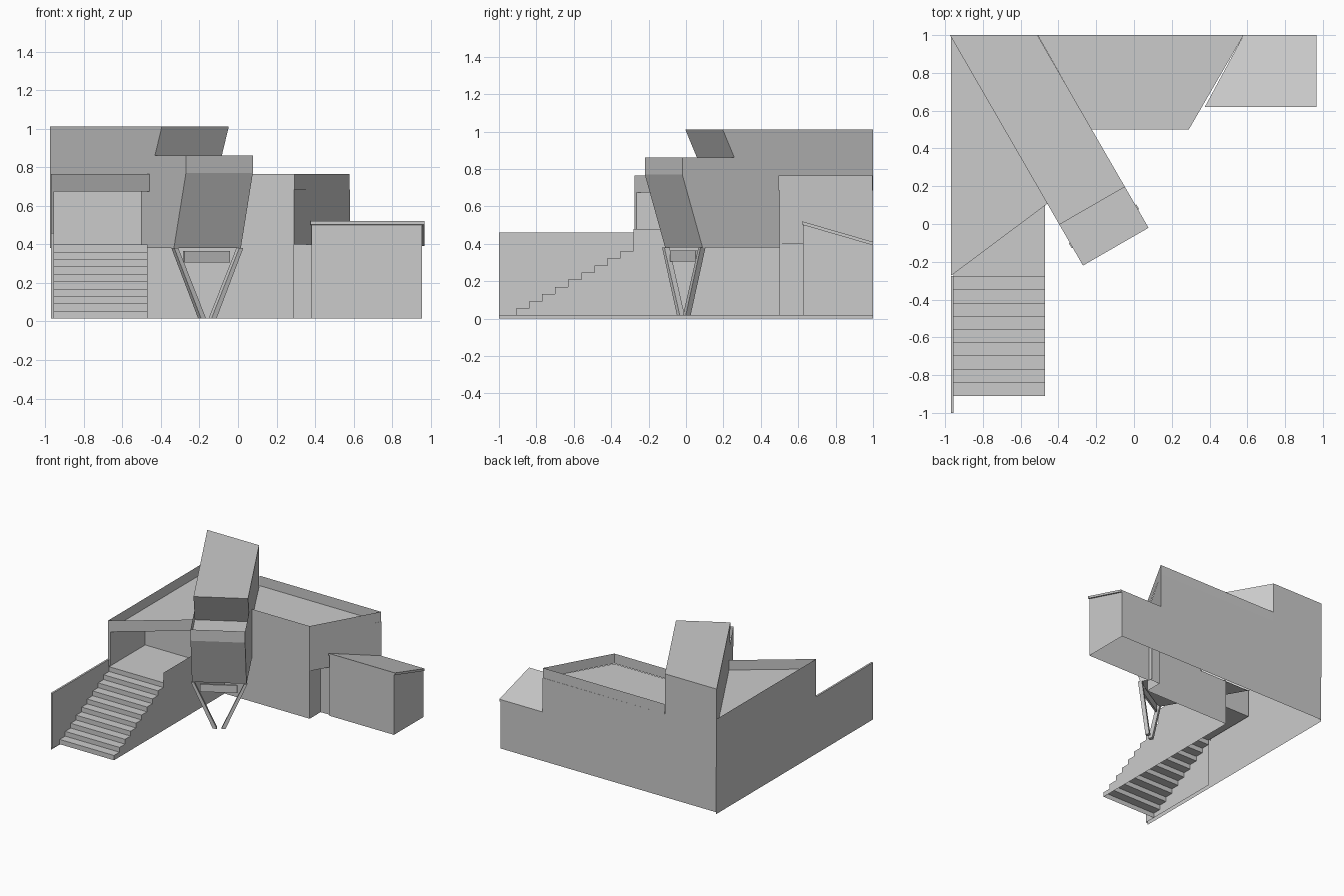
import bpy, bmesh
from mathutils import Vector

if "Cube" in bpy.data.objects:
    bpy.data.objects.remove(bpy.data.objects["Cube"])


def sheet(name, polys):
    """Object made of flat polygons."""
    bm = bmesh.new()
    for p in polys:
        bm.faces.new([bm.verts.new(v) for v in p])
    bmesh.ops.remove_doubles(bm, verts=bm.verts, dist=0.0005)
    bmesh.ops.recalc_face_normals(bm, faces=bm.faces)
    me = bpy.data.meshes.new(name)
    bm.to_mesh(me)
    bm.free()
    ob = bpy.data.objects.new(name, me)
    bpy.context.collection.objects.link(ob)
    return ob


def walls(pts, z0, z1):
    """Vertical quads along an open plan path."""
    return [[(*a, z0), (*b, z0), (*b, z1), (*a, z1)] for a, b in zip(pts, pts[1:])]


def flat(pts, z):
    return [[(x, y, z) for x, y in pts]]


def prism(a, b):
    """Closed solid between two matching polygons."""
    n = len(a)
    return [a, b[::-1]] + [[a[i], a[(i + 1) % n], b[(i + 1) % n], b[i]] for i in range(n)]


BASE, FLOOR, TOP, SOFFIT = 0.015, 0.685, 0.765, 0.38

# Diagonal bar frame: u runs forward along the bar, s runs across it (0 left, 1 right)
D = Vector((0.5, -0.866))
FL, FR = Vector((-0.27, -0.22)), Vector((0.077, -0.02))


def P(s, u, z):
    q = FL.lerp(FR, s) + D * u
    return (q.x, q.y, z)


UB = (-1.409, -1.178)          # where each side meets the back wall
side = [(-0.125, SOFFIT), (0, 0.77), (-0.365, 0.77), (-0.25, 1.01)]
L, R = [[P(s, UB[s], SOFFIT)] + [P(s, u, z) for u, z in side] + [P(s, UB[s], 1.01)]
        for s in (0, 1)]
bar = [L, R] + [[L[i], L[i + 1], R[i + 1], R[i]] for i in range(1, 5)]
bar.append([L[5], R[5], R[0], L[0]])
bar.append([P(0, -0.83, SOFFIT), L[1], R[1], P(1, -0.6, SOFFIT)])
sheet("diagonal_bar", bar)

# Balcony parapet round the front of the bar
par = [[P(s, -0.365, 0.77), P(s, 0, 0.77), P(s, 0, 0.86), P(s, -0.322, 0.86)] for s in (0, 1)]
par.append([P(0, 0, 0.77), P(1, 0, 0.77), P(1, 0, 0.86), P(0, 0, 0.86)])
sheet("balcony_parapet", par)

# V-shaped legs under the bar front, with a short beam between
for name, m in (("left_leg", 1), ("right_leg", -1)):
    prof = [(-0.015, SOFFIT), (0.045, SOFFIT), (0.46, BASE), (0.385, BASE)]
    prof = [(s if m == 1 else 1 - s, z) for s, z in prof]
    sheet(name, prism([P(s, -0.11, z) for s, z in prof], [P(s, -0.14, z) for s, z in prof]))
rect = [(0.15, 0.305), (0.83, 0.305), (0.83, 0.365), (0.15, 0.365)]
sheet("leg_beam", prism([P(s, -0.12, z) for s, z in rect], [P(s, -0.135, z) for s, z in rect]))

# Right wing: front wall, slanted side above a recessed corner, terrace floor and parapet
A, B, C, E = (-0.225, 0.5), (0.29, 0.5), (0.58, 1.0), (-0.51, 1.0)
sheet("right_wing_walls", walls([A, B], SOFFIT, FLOOR) + walls([(-0.47, 0.5), B], BASE, SOFFIT)
      + walls([B, C], 0.4, FLOOR) + walls([B], 0, 0)
      + walls([B, (0.29, 0.64), (0.38, 0.64)], BASE, 0.4)
      + flat([B, (0.29, 0.64), (0.371, 0.64)], 0.4))
sheet("right_terrace", flat([A, B, C, E], FLOOR))
sheet("right_parapet", walls([(-0.222, 0.495), (0.293, 0.495), (0.578, 0.998), E], FLOOR, TOP))

# Back wall, running behind everything
sheet("back_wall", [[(-0.97, 1, BASE), (0.955, 1, BASE), (0.955, 1, 0.4), (0.58, 1, 0.4),
                     (0.58, 1, FLOOR), (-0.97, 1, FLOOR)]])

# Left wing: outer wall with stair guard, terrace and parapet
X0, XI, XS = -0.97, -0.955, -0.47
sheet("left_wall", [[(X0, 1, 0), (X0, -1, 0), (X0, -1, 0.46), (X0, -0.275, 0.46),
                     (X0, -0.275, FLOOR), (X0, 1, FLOOR)]])
sheet("stair_guard", walls([(X0, -1), (XI, -1), (XI, -0.28)], BASE, 0.46)
      + flat([(X0, -1), (XI, -1), (XI, -0.275), (X0, -0.275)], 0.46)
      + walls([(X0, -0.275), (XI, -0.265), (XI, 0.18)], 0.4, FLOOR))
F, G = (-0.97, -0.275), (-0.455, 0.11)
sheet("left_terrace", flat([(X0, 1), F, G], FLOOR))
sheet("left_parapet", walls([(X0, 1), F, G], FLOOR - 0.01, TOP))

# Staircase, landing and entrance recess
N, Y0, RUN, RISE = 10, -0.91, 0.07, 0.0385
prof = [(Y0, BASE)]
for i in range(N):
    y, z = Y0 + i * RUN, BASE + (i + 1) * RISE
    prof += [(y, z), (Y0 + (i + 1) * RUN if i < N - 1 else 0.18, z)]
steps = [[(XI, *a), (XS, *a), (XS, *b), (XI, *b)] for a, b in zip(prof, prof[1:])]
steps.append([(XS, y, z) for y, z in prof] + [(XS, 0.5, 0.4), (XS, 0.5, BASE)])
sheet("stairs", steps)
sheet("landing_rail", walls([(XS, -0.28), (XS, 0.13)], 0.4, 0.48))
sheet("entrance_wall", walls([(XI, 0.18), (-0.494, 0.18)], 0.4, FLOOR))

# Annexe with a sloping roof slab
x0, x1, y0 = 0.38, 0.955, 0.625
sheet("annexe_walls", walls([(x0, y0), (x1, y0)], BASE, 0.5)
      + [[(x, y0, BASE), (x, ye, BASE), (x, ye, 0.5 - (ye - y0) * 0.28), (x, y0, 0.5)]
         for x, ye in ((x0, 0.66), (x1, 1.0))])
plan = [(0.375, 0.62), (0.967, 0.62), (0.967, 1.0), (0.58, 1.0)]
roof = [[(x, y, z - (y - 0.62) * 0.29) for x, y in plan] for z in (0.502, 0.52)]
sheet("annexe_roof", prism(*roof))
